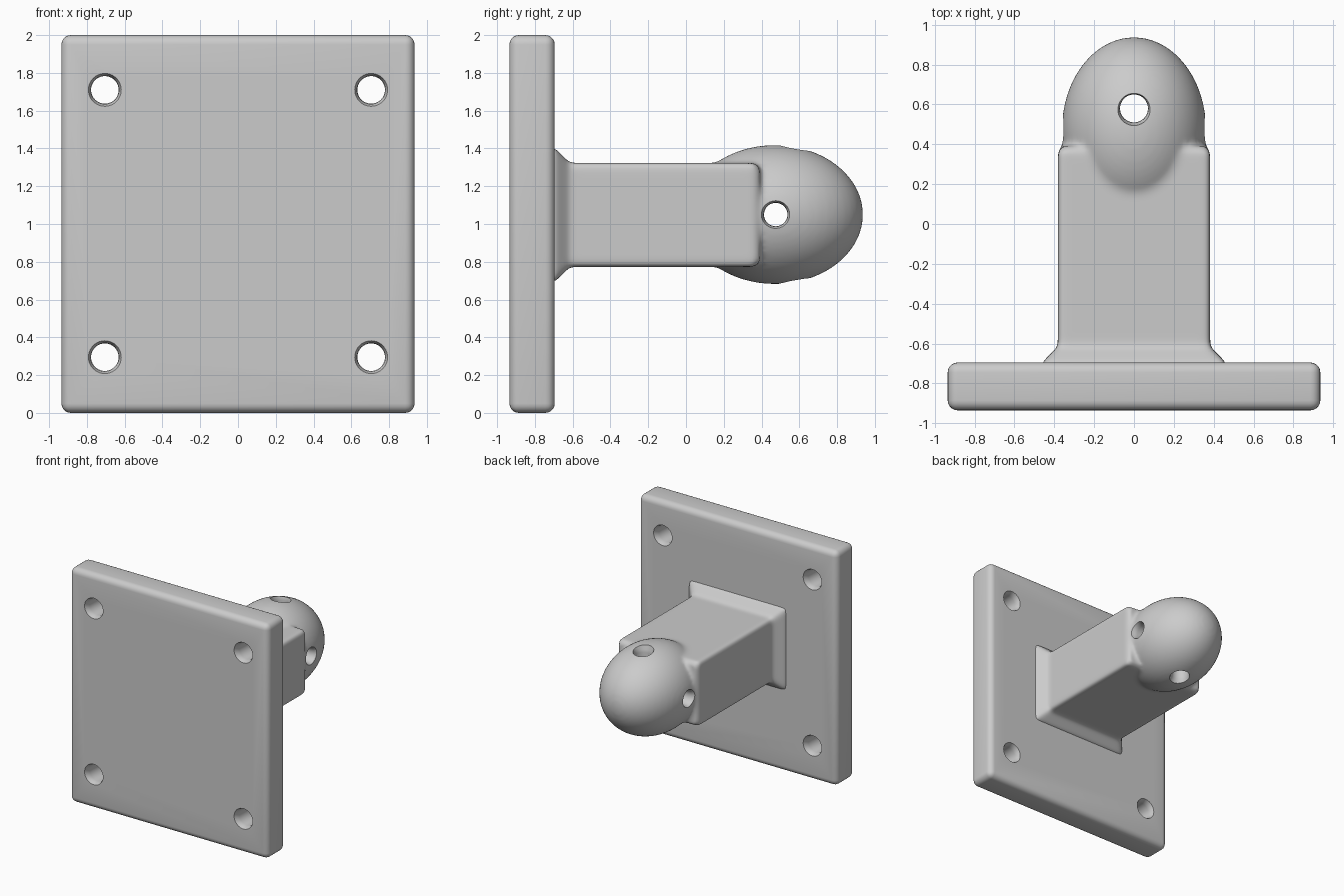
import bpy, bmesh, math
from mathutils import Matrix, Vector

if "Cube" in bpy.data.objects:
    bpy.data.objects.remove(bpy.data.objects["Cube"], do_unlink=True)

grey = bpy.data.materials.new("plain_grey")
grey.use_nodes = True
COLOUR = (0.6, 0.6, 0.6, 1)
grey.diffuse_color = COLOUR
grey.node_tree.nodes["Principled BSDF"].inputs["Base Color"].default_value = COLOUR


def finish(bm, name):
    bmesh.ops.recalc_face_normals(bm, faces=bm.faces)
    mesh = bpy.data.meshes.new(name)
    bm.to_mesh(mesh)
    bm.free()
    mesh.materials.append(grey)
    obj = bpy.data.objects.new(name, mesh)
    bpy.context.collection.objects.link(obj)
    return obj


def loft(bm, rings):
    """Skin a list of point rings and cap both ends."""
    loops = [[bm.verts.new(p) for p in ring] for ring in rings]
    count = len(loops[0])
    for a, b in zip(loops, loops[1:]):
        for i in range(count):
            j = (i + 1) % count
            bm.faces.new((a[i], a[j], b[j], b[i]))
    bm.faces.new(loops[0])
    bm.faces.new(loops[-1])


def flared_cutter(name, centre, axis, radius, half):
    """Round cutter that widens softly where it leaves the surface."""
    profile = [(-half - 0.05, 0.022), (-half, 0.014), (-half + 0.025, 0.003), (-half + 0.05, 0)]
    profile += [(-t, grow) for t, grow in reversed(profile)]
    turn = Vector((0, 0, 1)).rotation_difference(Vector(axis)).to_matrix()
    angles = [math.tau * i / 40 for i in range(40)]
    rings = [[Vector(centre) + turn @ Vector(((radius + g) * math.cos(a),
                                              (radius + g) * math.sin(a), t))
              for a in angles] for t, g in profile]
    bm = bmesh.new()
    loft(bm, rings)
    obj = finish(bm, name)
    obj.hide_render = True
    return obj


def apply_all(obj):
    bpy.ops.object.select_all(action='DESELECT')
    obj.select_set(True)
    bpy.context.view_layer.objects.active = obj
    for mod in list(obj.modifiers):
        bpy.ops.object.modifier_apply(modifier=mod.name)


def drill(obj, cutters):
    for cutter in cutters:
        mod = obj.modifiers.new("hole", 'BOOLEAN')
        mod.operation = 'DIFFERENCE'
        mod.solver = 'EXACT'
        mod.object = cutter
    apply_all(obj)
    for cutter in cutters:
        bpy.data.objects.remove(cutter, do_unlink=True)
    bpy.ops.object.shade_smooth_by_angle(angle=math.radians(40))


# Mounting plate with rounded edges and four screw holes
bm = bmesh.new()
bmesh.ops.create_cube(bm, size=1, matrix=Matrix.Translation((0, -0.815, 1))
                      @ Matrix.Diagonal((1.87, 0.24, 2, 1)))
plate = finish(bm, "mounting_plate")
bevel = plate.modifiers.new("round_edges", 'BEVEL')
bevel.width = 0.05
bevel.segments = 5
apply_all(plate)
drill(plate, [flared_cutter("screw_hole", (x, -0.815, z), (0, 1, 0), 0.073, 0.12)
              for x in (-0.705, 0.705) for z in (0.295, 1.71)])


# Arm: rounded rectangle sections, flared at the root and softened at the tip
def section(y, grow):
    radius = 0.025
    points = []
    for k, (sx, sz) in enumerate(((1, 1), (-1, 1), (-1, -1), (1, -1))):
        for step in range(5):
            a = (k + step / 4) * math.pi / 2
            points.append((sx * (0.382 + grow - radius) + radius * math.cos(a), y,
                           1.048 + sz * (0.275 + grow - radius) + radius * math.sin(a)))
    return points


FILLET = 0.08
rings = [section(-0.8, FILLET)]
for i in range(9):
    a = math.pi / 2 * i / 8
    rings.append(section(-0.695 + FILLET * math.sin(a), FILLET * (1 - math.cos(math.pi / 2 - a))))
rings += [section(0.36, 0), section(0.39, -0.02)]
bm = bmesh.new()
loft(bm, rings)

# Ball at the end of the arm, blended into it
bmesh.ops.create_uvsphere(bm, u_segments=48, v_segments=32, radius=1,
                          matrix=Matrix.Translation((0, 0.47, 1.05))
                          @ Matrix.Diagonal((0.363, 0.468, 0.368, 1)))
arm = finish(bm, "arm_with_ball")
blend = arm.modifiers.new("blend", 'REMESH')
blend.mode = 'VOXEL'
blend.voxel_size = 0.015
soften = arm.modifiers.new("soften", 'SMOOTH')
soften.factor = 0.5
soften.iterations = 12
apply_all(arm)

# Two crossing pin holes through the ball
drill(arm, [flared_cutter("upright_pin_hole", (0, 0.58, 1.05), (0, 0, 1), 0.07, 0.355),
            flared_cutter("cross_pin_hole", (0, 0.475, 1.05), (1, 0, 0), 0.062, 0.36)])
arm.data.materials.clear()
arm.data.materials.append(grey)
